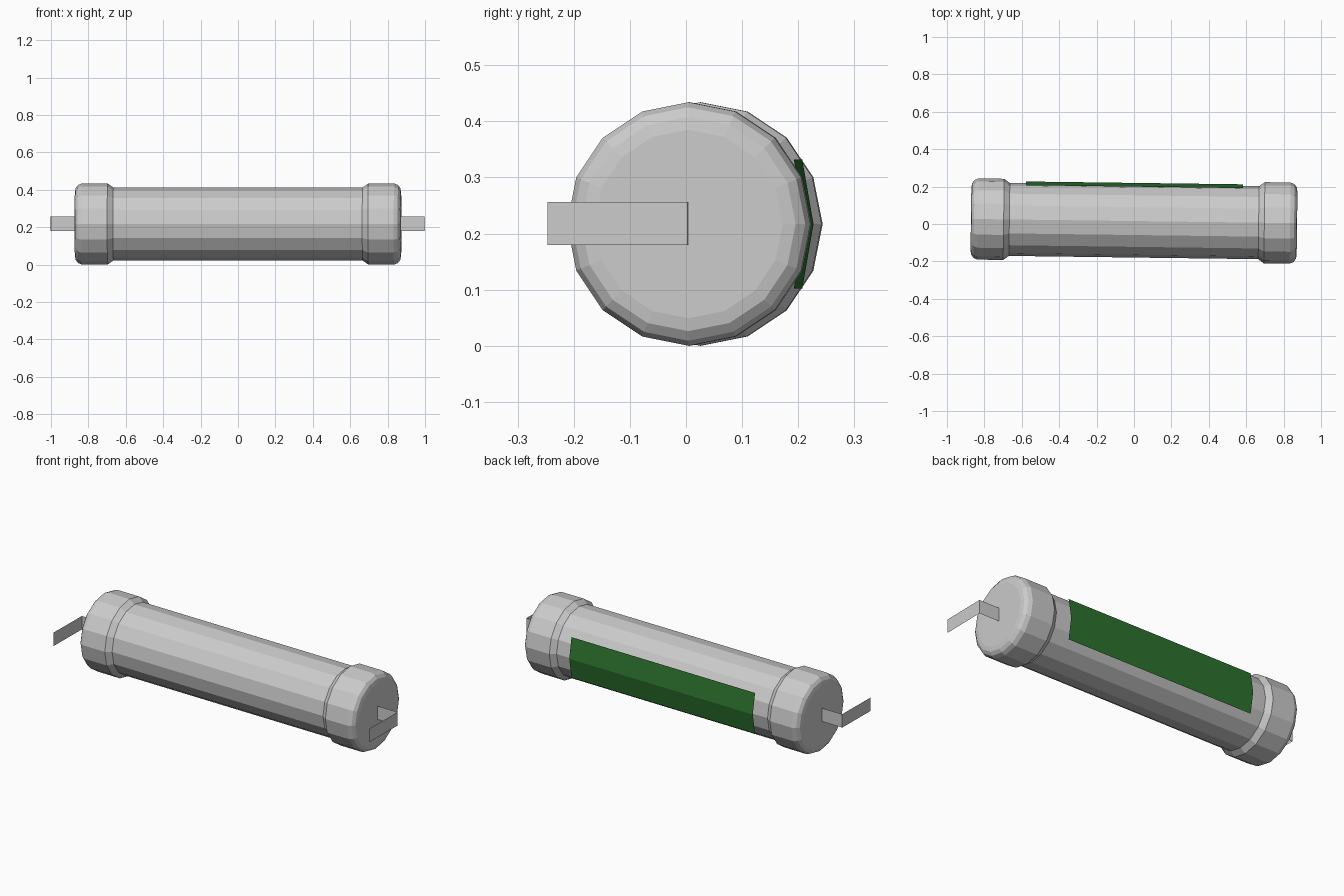
import bpy, bmesh
from math import cos, sin, pi

if "Cube" in bpy.data.objects:
    bpy.data.objects.remove(bpy.data.objects["Cube"])

SIDES = 16
RADIUS = 0.217
YAW = -0.013      # the whole part lies very slightly turned


def make_object(name, verts, faces, recalc=False):
    mesh = bpy.data.meshes.new(name)
    mesh.from_pydata(verts, [], faces)
    if recalc:
        bm = bmesh.new()
        bm.from_mesh(mesh)
        bmesh.ops.recalc_face_normals(bm, faces=bm.faces)
        bm.to_mesh(mesh)
        bm.free()
    obj = bpy.data.objects.new(name, mesh)
    bpy.context.collection.objects.link(obj)
    obj.location = (0, 0.0157, RADIUS)
    obj.rotation_euler = (0, 0, YAW)
    return obj


def lathe(name, profile):
    """Turn (x, radius) points around the x axis, with closed ends."""
    verts = [(x, r * sin(2 * pi * i / SIDES), r * cos(2 * pi * i / SIDES))
             for x, r in profile for i in range(SIDES)]
    faces = []
    for k in range(len(profile) - 1):
        a, b = k * SIDES, (k + 1) * SIDES
        for i in range(SIDES):
            j = (i + 1) % SIDES
            faces.append((a + i, a + j, b + j, b + i))
    faces.append(tuple(range(SIDES)))
    faces.append(tuple(range(len(verts) - SIDES, len(verts))))
    return make_object(name, verts, faces, recalc=True)


def strip(name, path, direction):
    """Sweep a path of points along a direction into a thin sheet."""
    n = len(path)
    verts = list(path) + [tuple(p + d for p, d in zip(pt, direction)) for pt in path]
    faces = [(i, i + 1, n + i + 1, n + i) for i in range(n - 1)]
    return make_object(name, verts, faces)


# Ceramic tube
lathe("tube_body", [(-0.68, 0.195), (0.68, 0.195)])

# Rounded end caps and bent flat leads
cap = [(0.665, 0.194), (0.697, RADIUS), (0.835, RADIUS),
       (0.856, 0.208), (0.868, 0.191), (0.872, 0.168)]
for side, s in (("left", -1), ("right", 1)):
    lathe(side + "_end_cap", [(s * x, r) for x, r in cap])
    strip(side + "_lead",
          [(s * 0.865, 0, -0.037), (s * 0.998, 0, -0.037), (s * 0.998, -0.25, -0.037)],
          (0, 0, 0.076))

# Green label folded once along the back
label = strip("back_label",
              [(0.58, 0.184, -0.115), (0.58, 0.204, 0.0), (0.58, 0.184, 0.115)],
              (-1.16, 0, 0))
green = bpy.data.materials.new("label_green")
green.diffuse_color = (0.025, 0.17, 0.028, 1)
green.use_nodes = True
green.node_tree.nodes["Principled BSDF"].inputs["Base Color"].default_value = green.diffuse_color
label.data.materials.append(green)
# Face the label outward
label.data.flip_normals() if label.data.polygons[0].normal.y < 0 else None
